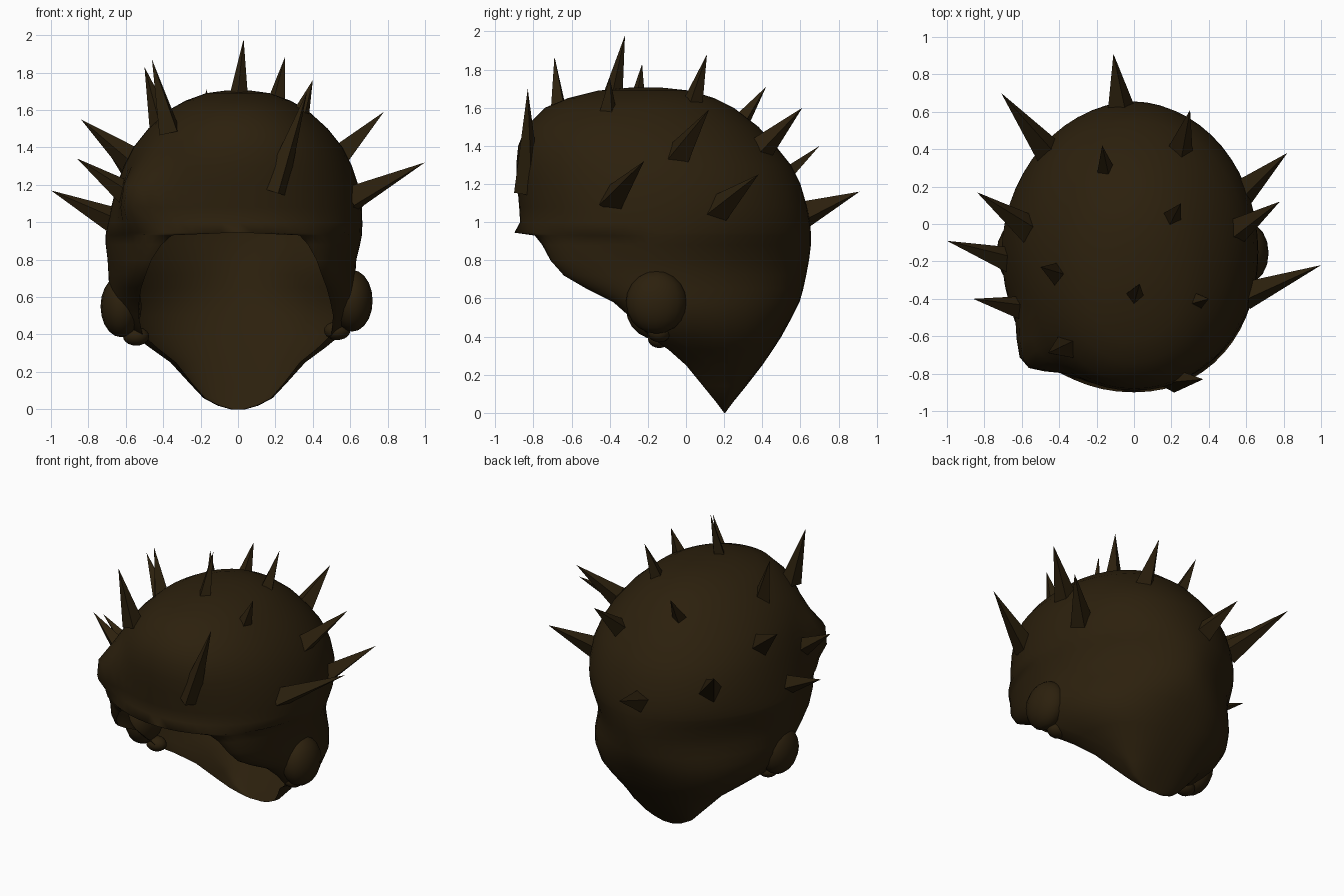
import bpy, bmesh, math
from mathutils import Vector

brown = bpy.data.materials.new("dark_brown")
brown.diffuse_color = (0.025, 0.0145, 0.004, 1)


def make_object(name, bm, smooth):
    mesh = bpy.data.meshes.new(name)
    bm.to_mesh(mesh)
    bm.free()
    mesh.materials.append(brown)
    for p in mesh.polygons:
        p.use_smooth = smooth
    ob = bpy.data.objects.new(name, mesh)
    bpy.context.collection.objects.link(ob)
    return ob


# Hair shell: height, half width, front y, back y, half width of the face opening
ROWS = [
    (1.705, 0.06, -0.30, -0.12, 0), (1.69, 0.17, -0.46, 0.02, 0),
    (1.65, 0.28, -0.62, 0.15, 0), (1.60, 0.37, -0.74, 0.25, 0),
    (1.50, 0.48, -0.84, 0.38, 0), (1.40, 0.56, -0.88, 0.47, 0),
    (1.30, 0.61, -0.89, 0.55, 0), (1.20, 0.645, -0.885, 0.60, 0),
    (1.08, 0.67, -0.875, 0.635, 0), (1.0, 0.68, -0.87, 0.65, 0),
    (0.945, 0.685, -0.90, 0.655, 0), (0.93, 0.685, -0.79, 0.655, 0.34),
    (0.88, 0.68, -0.75, 0.655, 0.39), (0.80, 0.665, -0.71, 0.645, 0.44),
    (0.72, 0.66, -0.64, 0.63, 0.47), (0.65, 0.66, -0.52, 0.615, 0.495),
    (0.58, 0.66, -0.38, 0.595, 0.51), (0.50, 0.64, -0.29, 0.555, 0.52),
    (0.40, 0.56, -0.19, 0.50, 0.505), (0.33, 0.47, -0.09, 0.455, 0.43),
    (0.25, 0.36, 0.0, 0.40, 0.33), (0.14, 0.26, 0.09, 0.315, 0.245),
    (0.06, 0.185, 0.155, 0.25, 0.175), (0.02, 0.11, 0.185, 0.22, 0.10),
    (0.0, 0.04, 0.20, 0.206, 0.03),
]
N = 14  # segments per quarter


def half_row(z, w, yf, yb, xr):
    """Right half of one row, from the front or rim round to the back."""
    yc = min(max(-0.15, yf + 0.12), (yf + yb) / 2)
    if z > 1.55:
        yc = (yf + yb) / 2
    front = 1.2 if xr else 0.94
    # the back narrows behind the ears and widens again at the nape
    back = 0.97 + 0.17 * math.exp(-((z - 0.78) / 0.17) ** 2)
    if z < 0.6:
        back -= 0.15 * min(1, (0.6 - z) / 0.2)
    pts = []
    for i in range(2 * N + 1):
        a = math.pi / 2 * i / N
        s, c = abs(math.sin(a)), abs(math.cos(a))
        if i <= N:
            pts.append((xr + (w - xr) * s ** front, yc + (yf - yc) * c ** front, z))
        else:
            pts.append((w * s ** back, yc + (yb - yc) * c ** back, z))
    pts[-1] = (0, yb, z)
    return pts


bm = bmesh.new()
grid = []
for row in ROWS:
    right = half_row(*row)
    left = [(-x, y, z) for x, y, z in reversed(right[:-1])]
    grid.append([bm.verts.new(p) for p in right + left])
for a, b in zip(grid, grid[1:]):
    for j in range(len(a) - 1):
        bm.faces.new((a[j], b[j], b[j + 1], a[j + 1]))
bm.faces.new(grid[0][:-1])
for v in bm.verts:
    # slight lean of the lower sides to the left
    v.co.x -= 0.05 * abs(v.co.x) * math.exp(-((v.co.z - 0.75) / 0.28) ** 2)
    # bulging lock at the left temple
    d = (v.co - Vector((-0.50, -0.63, 1.14))).length
    v.co += Vector((-0.09, -0.12, 0)) * math.exp(-(d / 0.16) ** 2)
bmesh.ops.remove_doubles(bm, verts=bm.verts, dist=0.0005)
bmesh.ops.recalc_face_normals(bm, faces=bm.faces)
make_object("hair_shell", bm, True)

# Curled locks over the ears
for side, name, drop in ((-1, "left", 0.03), (1, "right", 0)):
    for part, centre, radii in (
            ("ear_lock", (0.61, -0.155, 0.58), (0.11, 0.16, 0.165)),
            ("ear_curl", (0.53, -0.14, 0.42), (0.07, 0.06, 0.05))):
        bm = bmesh.new()
        bmesh.ops.create_uvsphere(bm, u_segments=16, v_segments=10, radius=1)
        for v in bm.verts:
            v.co = Vector((side * (centre[0] + v.co.x * radii[0]) - drop / 2,
                           centre[1] + v.co.y * radii[1],
                           centre[2] + v.co.z * radii[2] - drop))
        bmesh.ops.recalc_face_normals(bm, faces=bm.faces)
        make_object(f"{name}_{part}", bm, True)

# Spikes: base point, tip point, base radius
SPIKES = [
    ((-0.64, -0.20, 1.00), (-1.0, -0.09, 1.17), 0.08),
    ((-0.60, -0.45, 1.16), (-0.86, -0.40, 1.34), 0.07),
    ((-0.57, -0.02, 1.33), (-0.84, 0.17, 1.55), 0.08),
    ((-0.47, 0.40, 1.14), (-0.71, 0.70, 1.40), 0.08),
    ((-0.07, 0.62, 1.04), (-0.11, 0.91, 1.16), 0.08),
    ((0.24, 0.38, 1.37), (0.30, 0.61, 1.60), 0.08),
    ((0.58, 0.17, 1.07), (0.82, 0.38, 1.25), 0.08),
    ((0.54, -0.04, 1.35), (0.78, 0.12, 1.59), 0.08),
    ((0.60, -0.38, 1.12), (1.0, -0.22, 1.32), 0.08),
    ((0.0, -0.39, 1.63), (0.03, -0.32, 1.98), 0.06),
    ((0.19, 0.02, 1.57), (0.25, 0.11, 1.88), 0.07),
    ((-0.15, 0.27, 1.50), (-0.17, 0.42, 1.71), 0.06),
    ((-0.41, -0.27, 1.52), (-0.50, -0.23, 1.83), 0.07),
    ((-0.37, -0.66, 1.50), (-0.46, -0.69, 1.87), 0.07),
    ((0.33, -0.41, 1.56), (0.40, -0.40, 1.76), 0.06),
    ((0.20, -0.83, 1.18), (0.37, -0.83, 1.70), 0.075),
]
for n, (base, tip, r) in enumerate(SPIKES):
    base, tip = Vector(base), Vector(tip)
    axis = (tip - base).normalized()
    base -= axis * 0.02
    turn = axis.to_track_quat('Z', 'Y')
    bm = bmesh.new()
    ring = [bm.verts.new(base + turn @ Vector((r * math.cos(k * math.pi / 2 + 0.3),
                                               r * math.sin(k * math.pi / 2 + 0.3), 0)))
            for k in range(4)]
    top = bm.verts.new(tip)
    for k in range(4):
        bm.faces.new((ring[k], ring[(k + 1) % 4], top))
    make_object(f"spike_{n + 1}", bm, False)
